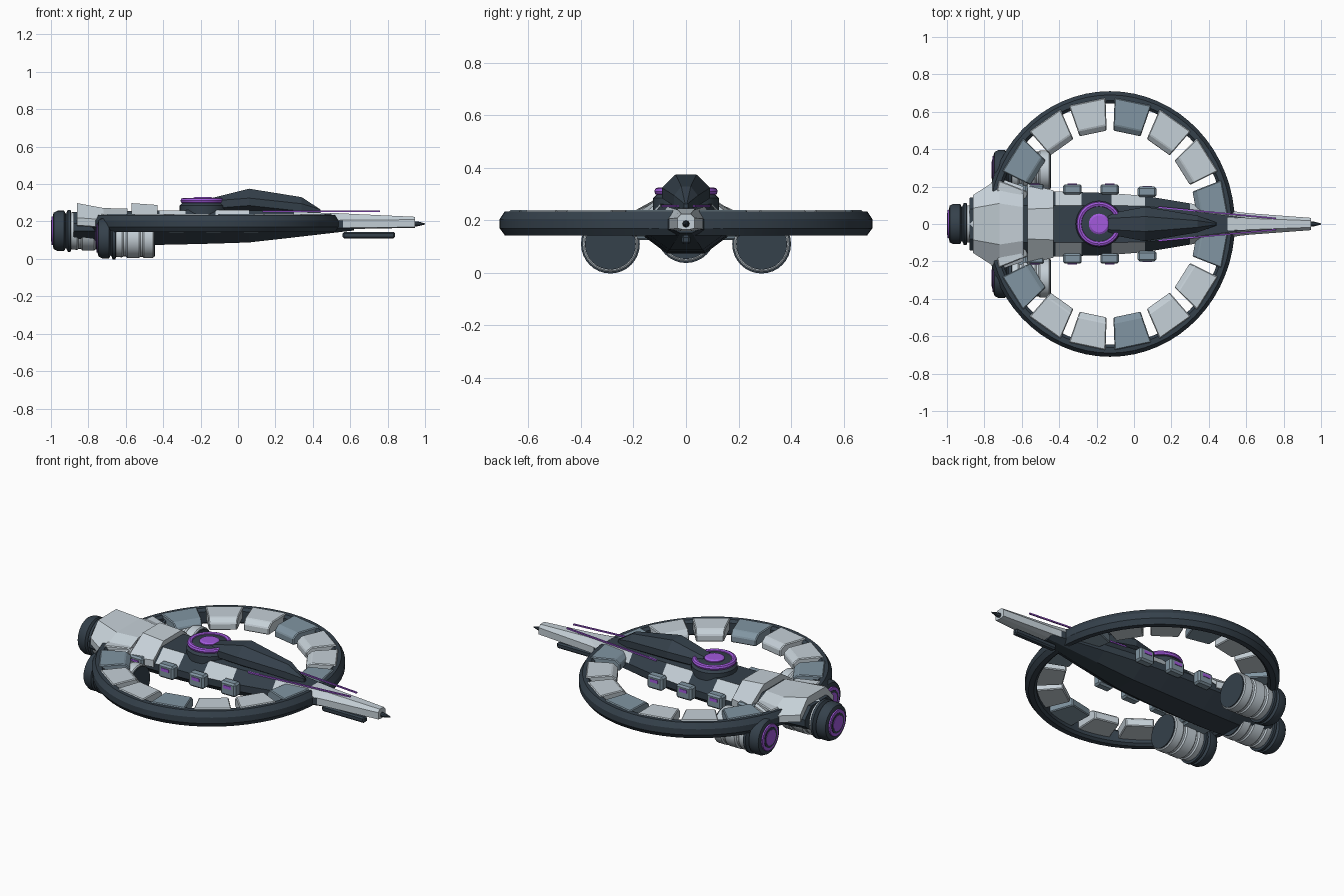
import bpy, bmesh, math
from mathutils import Vector

if "Cube" in bpy.data.objects:
    bpy.data.objects.remove(bpy.data.objects["Cube"])


def mat(name, c):
    m = bpy.data.materials.new(name)
    m.diffuse_color = (*c, 1)
    m.use_nodes = True
    m.node_tree.nodes["Principled BSDF"].inputs["Base Color"].default_value = m.diffuse_color
    return m


DARK = mat("dark_hull", (.035, .052, .07))
LIGHT = mat("light_armour", (.56, .63, .68))
MID = mat("mid_armour", (.22, .30, .36))
GLOW = mat("violet_glow", (.36, .10, .72))


def add(name, verts, faces, *mats, bevel=0):
    me = bpy.data.meshes.new(name)
    me.from_pydata([tuple(v) for v in verts], [], faces)
    bm = bmesh.new()
    bm.from_mesh(me)
    bmesh.ops.recalc_face_normals(bm, faces=bm.faces)
    bm.to_mesh(me)
    bm.free()
    ob = bpy.data.objects.new(name, me)
    bpy.context.collection.objects.link(ob)
    for m in mats:
        me.materials.append(m)
    if bevel:
        b = ob.modifiers.new("bevel", 'BEVEL')
        b.width, b.segments = bevel, 1
    return ob


def loft(name, rings, *mats, bevel=0):
    n = len(rings[0])
    faces = [(i * n + j, i * n + (j + 1) % n, (i + 1) * n + (j + 1) % n, (i + 1) * n + j)
             for i in range(len(rings) - 1) for j in range(n)]
    faces += [tuple(range(n)), tuple(range((len(rings) - 1) * n, len(rings) * n))]
    return add(name, [v for r in rings for v in r], faces, *mats, bevel=bevel)


def box(name, c, s, m, bevel=.008):
    x, y, z = c
    a, b, h = (k / 2 for k in s)
    return loft(name, [[(x + a * u, y - b, z - h), (x + a * u, y + b, z - h),
                        (x + a * u, y + b, z + h), (x + a * u, y - b, z + h)] for u in (-1, 1)],
                m, bevel=bevel)


def lathe_x(name, prof, y, z, m, n=32):
    # prof: (x, radius) pairs turned round an axis parallel to x
    ob = loft(name, [[(x, y + r * math.cos(t * math.tau / n), z + r * math.sin(t * math.tau / n))
                      for t in range(n)] for x, r in prof], m)
    return smooth(ob)


def smooth(ob):
    bpy.ops.object.select_all(action='DESELECT')
    ob.select_set(True)
    bpy.context.view_layer.objects.active = ob
    bpy.ops.object.shade_smooth_by_angle(angle=math.radians(30))
    return ob


def section(x, w, zb, zm, zt, wt):
    half = [(w * .42, zb), (w, zm - .02), (w, zm + .02), (wt, zt)]
    return [(x, y, z) for y, z in half] + [(x, -y, z) for y, z in reversed(half)]


# Main hull: faceted spindle with light camouflage patches
stations = [(-.88, .14, .09, .17, .25, .08), (-.60, .175, .075, .17, .255, .10),
            (-.42, .175, .075, .17, .26, .10), (-.28, .17, .078, .17, .26, .10),
            (-.12, .165, .082, .17, .262, .10), (.06, .15, .088, .172, .26, .095),
            (.30, .11, .115, .178, .252, .07), (.62, .053, .152, .187, .24, .03)]
hull = loft("hull", [section(*s) for s in stations], DARK, LIGHT)
for i in (2, 4, 6):
    for j in (2, 4):
        hull.data.polygons[i * 8 + j].material_index = 1

# Nose barrel, tip and chin rail
loft("nose", [section(.50, .07, .165, .187, .246, .035), section(.62, .057, .16, .187, .24, .03),
              section(.945, .033, .166, .19, .225, .018)], LIGHT)
lathe_x("nose_tip", [(.94, .014), (.965, .012), (1, .003)], 0, .187, DARK, 8)
box("chin_rail", (.70, 0, .127), (.28, .035, .034), DARK)

# Canopy ridge
canopy = [(-.14, .055, .25, .29, .325, .03), (.06, .092, .25, .305, .375, .04),
          (.34, .045, .24, .275, .33, .018), (.44, .008, .235, .245, .262, .003)]
loft("canopy", [section(*s) for s in canopy], DARK)

# Rear armour saddles
loft("rear_saddle", [section(*s) for s in [(-.86, .155, .15, .20, .298, .085),
     (-.72, .245, .16, .19, .272, .11), (-.59, .20, .17, .20, .268, .09)]], LIGHT)
loft("mid_saddle", [section(*s) for s in [(-.57, .215, .16, .19, .298, .08),
     (-.43, .18, .16, .19, .288, .085)]], LIGHT)

# Elliptical habitat ring
CX, EX, N = -.128, .94, 64


def on_ring(a, r, z):
    return Vector((CX + EX * r * math.cos(a), r * math.sin(a), z))


prof = [(.645, .155), (.66, .143), (.69, .143), (.71, .17), (.71, .205), (.69, .235), (.66, .235), (.645, .22)]
k = len(prof)
smooth(add("ring_rim", [on_ring(i * math.tau / N, r, z) for i in range(N) for r, z in prof],
           [(i * k + j, i * k + (j + 1) % k, (i + 1) % N * k + (j + 1) % k, (i + 1) % N * k + j)
            for i in range(N) for j in range(k)], DARK))

# Sixteen ring plates, every third one darker
for i in range(16):
    a = (i + .5) * math.tau / 16
    d = .158
    sec = [(.50, .175), (.67, .175), (.675, .24), (.53, .24), (.50, .215)]
    loft(f"ring_plate_{i + 1}", [[on_ring(a + d * s, r, z) for r, z in sec] for s in (-1, 1)],
         MID if i % 3 == 0 else LIGHT, bevel=.005)


# Turret with glowing collar and core
def disc(name, prof, m):
    x0, n = -.187, 32
    smooth(loft(name, [[(x0 + r * math.cos(t * math.tau / n), r * math.sin(t * math.tau / n), z)
                        for t in range(n)] for r, z in prof], m))


disc("turret_base", [(.125, .24), (.125, .285), (.112, .298), (.112, .312), (.09, .318)], DARK)
disc("turret_core", [(.055, .31), (.055, .324), (.045, .33)], GLOW)
bpy.ops.mesh.primitive_torus_add(location=(-.187, 0, .311), major_radius=.106, minor_radius=.015,
                                 major_segments=40, minor_segments=8)
collar = bpy.context.object
collar.name = "turret_collar"
collar.data.materials.append(GLOW)
smooth(collar)


# Engines: two side nacelles and one central
def engine(tag, dx, y, z):
    lathe_x(tag + "_body", [(-.68, .088), (-.66, .098), (-.62, .102), (-.612, .096), (-.60, .096),
                            (-.592, .105), (-.53, .105), (-.522, .099), (-.51, .099), (-.502, .106),
                            (-.455, .106), (-.45, .10)], y, z, LIGHT).location.x = dx
    lathe_x(tag + "_front_cap", [(-.47, .097), (-.444, .097)], y, z, DARK).location.x = dx
    lathe_x(tag + "_nozzle", [(-.75, .082), (-.745, .098), (-.725, .108), (-.69, .108), (-.68, .09),
                              (-.67, .112), (-.655, .112), (-.65, .09)], y, z, DARK).location.x = dx
    lathe_x(tag + "_glow", [(-.757, .075), (-.74, .08)], y, z, GLOW).location.x = dx
    lathe_x(tag + "_hub_rim", [(-.759, .058), (-.75, .058)], y, z, DARK).location.x = dx
    lathe_x(tag + "_hub", [(-.761, .045), (-.75, .045)], y, z, GLOW).location.x = dx


engine("centre_engine", -.24, 0, .15)
for s, side in ((1, "left"), (-1, "right")):
    engine(side + "_engine", 0, s * .288, .11)
    box(side + "_engine_strut", (-.58, s * .19, .15), (.16, .13, .05), MID)
    # Side pods with lit windows
    for i in range(4):
        x, y = -.53 + .2 * i, s * (.185 if i < 3 else .172)
        box(f"{side}_pod_{i + 1}", (x, y, .178), (.10, .055, .08), MID, .01)
        box(f"{side}_pod_window_{i + 1}", (x, y + s * .027, .19), (.05, .008, .018), GLOW, 0)
    # Long thin antenna
    loft(side + "_antenna", [[(x, s * y + u * .004, .255 + v * .004) for u, v in
                              ((-1, -1), (1, -1), (1, 1), (-1, 1))] for x, y in ((.13, .09), (.76, .03))], GLOW)
